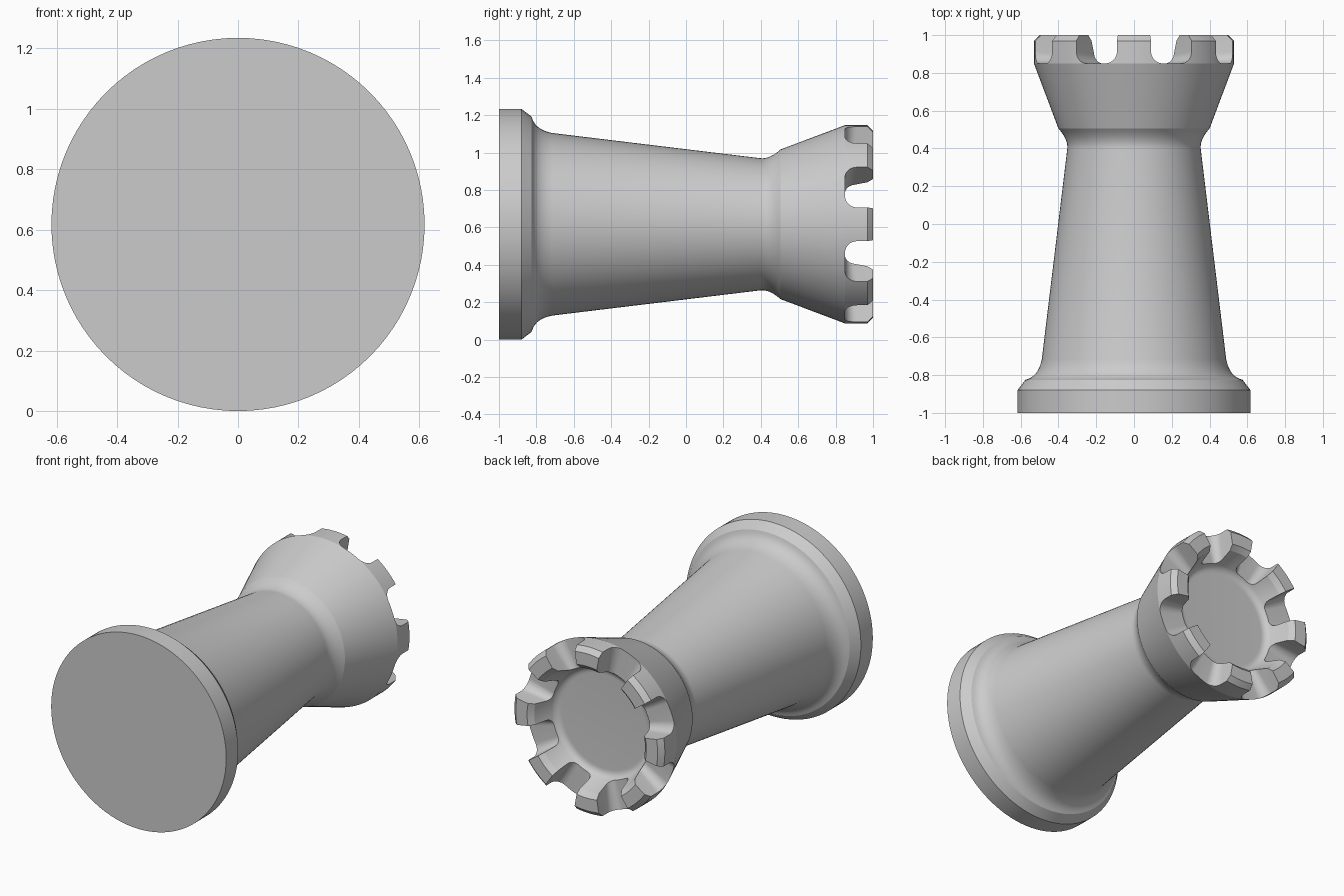
import bpy, bmesh, math
from mathutils import Matrix, Vector

if "Cube" in bpy.data.objects:
    bpy.data.objects.remove(bpy.data.objects["Cube"], do_unlink=True)

AXIS_Z = 0.617
MERLONS = 8
SEGMENTS = 96

stone = bpy.data.materials.new("light_grey")
stone.use_nodes = True
GREY = (0.6, 0.6, 0.6, 1)
stone.diffuse_color = GREY
stone.node_tree.nodes["Principled BSDF"].inputs["Base Color"].default_value = GREY


def curve(a, b, c, steps=8):
    """Points of a rounded corner from a to c, pulled towards b."""
    a, b, c = Vector(a), Vector(b), Vector(c)
    ts = [i / steps for i in range(steps + 1)]
    return [tuple(a * (1 - t) ** 2 + b * 2 * t * (1 - t) + c * t * t) for t in ts]


def finish(bm, name):
    bmesh.ops.remove_doubles(bm, verts=bm.verts, dist=1e-5)
    bmesh.ops.recalc_face_normals(bm, faces=bm.faces)
    mesh = bpy.data.meshes.new(name)
    bm.to_mesh(mesh)
    bm.free()
    mesh.materials.append(stone)
    obj = bpy.data.objects.new(name, mesh)
    obj.location.z = AXIS_Z
    bpy.context.collection.objects.link(obj)
    return obj


# Tower: (radius, y) profile turned around the lengthwise axis
profile = [(0, -1), (0.617, -1), (0.617, -0.88), (0.575, -0.825)]
profile += curve((0.56, -0.82), (0.505, -0.80), (0.488, -0.715))
profile += curve((0.353, 0.40), (0.349, 0.45), (0.40, 0.505))
profile += [(0.53, 0.85), (0.53, 0.97), (0.50, 1), (0.42, 1), (0.39, 0.97)]
profile += curve((0.35, 0.85), (0.335, 0.82), (0.30, 0.82))
profile += [(0, 0.82)]

bm = bmesh.new()
verts = [bm.verts.new((r, y, 0)) for r, y in profile]
edges = [bm.edges.new(pair) for pair in zip(verts, verts[1:])]
bmesh.ops.spin(bm, geom=verts + edges, cent=(0, 0, 0), axis=(0, 1, 0),
               angle=math.tau, steps=SEGMENTS, use_merge=True)
tower = finish(bm, "rook_tower")

# Battlement gaps: radial wedges with rounded bottoms
bm = bmesh.new()
spread = math.tan(math.radians(12.7))


def gap_section(radius):
    w = radius * spread
    f = w * 0.55
    right = curve((w - f, 0.85), (w - f * 0.25, 0.85 + f * 0.25 - f * 0.25), (w, 0.85 + f))
    right = [(w - f + f * math.sin(t), 0.85 + f - f * math.cos(t))
             for t in (i * math.pi / 16 for i in range(9))] + [(w, 1.2)]
    left = [(-u, y) for u, y in reversed(right)]
    return [(radius, y, u) for u, y in right + left]


for k in range(MERLONS):
    turn = Matrix.Rotation((k + 0.5) * math.tau / MERLONS, 3, 'Y')
    inner, outer = [[bm.verts.new(turn @ Vector(p)) for p in gap_section(r)]
                    for r in (0.25, 0.7)]
    bm.faces.new(inner)
    bm.faces.new(outer)
    for i in range(len(inner)):
        j = (i + 1) % len(inner)
        bm.faces.new((inner[i], inner[j], outer[j], outer[i]))
gaps = finish(bm, "battlement_gap_cutter")
gaps.hide_render = True
gaps.hide_viewport = True

# Cut the gaps and keep the hard edges crisp
cut = tower.modifiers.new("battlements", 'BOOLEAN')
cut.operation = 'DIFFERENCE'
cut.solver = 'EXACT'
cut.object = gaps
bpy.context.view_layer.objects.active = tower
tower.select_set(True)
bpy.ops.object.modifier_apply(modifier=cut.name)
bpy.ops.object.shade_smooth_by_angle(angle=math.radians(19))
bpy.data.objects.remove(gaps, do_unlink=True)
